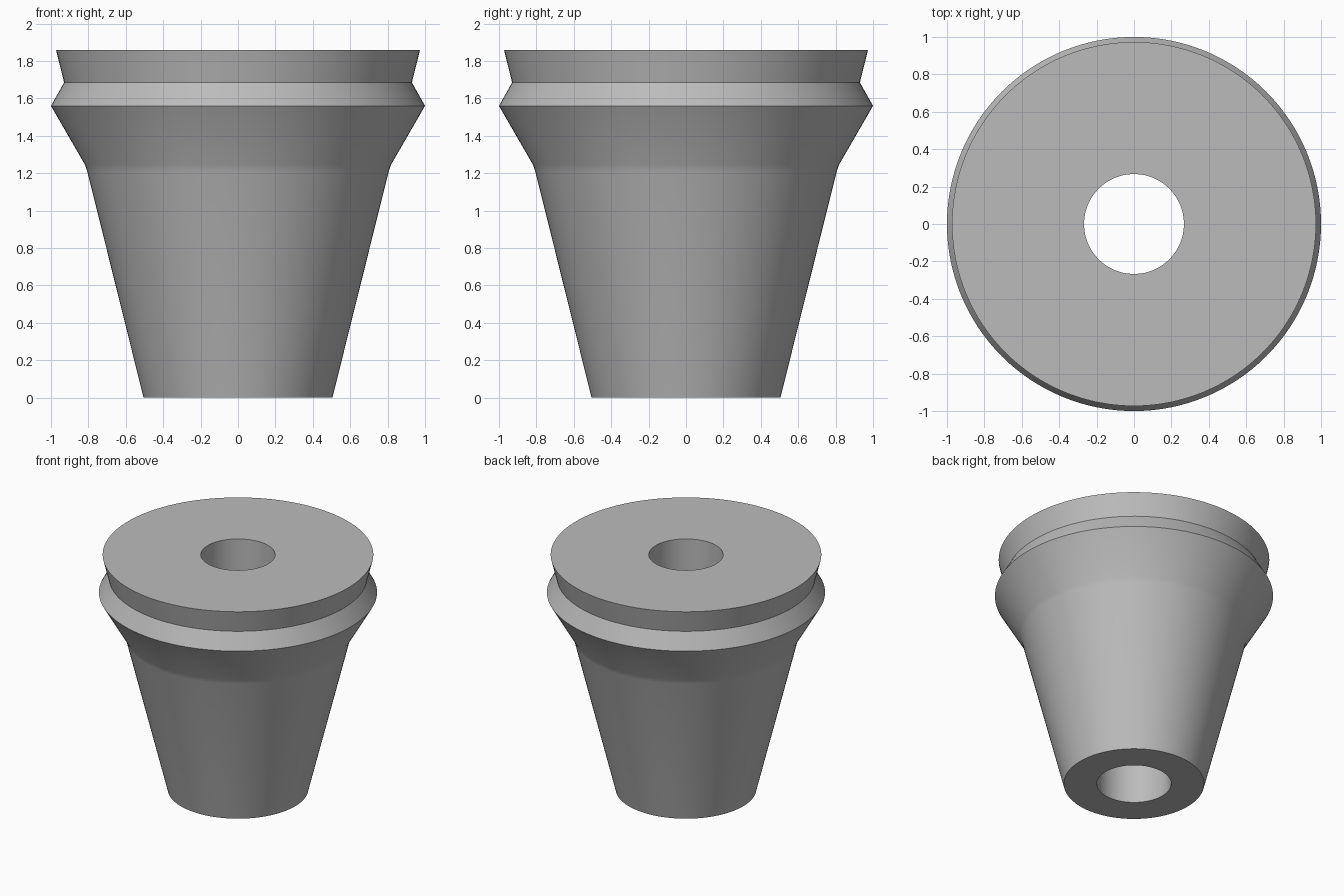
import bpy
import bmesh
import math

cube = bpy.data.objects.get("Cube")
if cube:
    bpy.data.objects.remove(cube, do_unlink=True)

SEGMENTS = 128

# Plain grey body colour
grey = bpy.data.materials.new("plain grey")
grey.use_nodes = True
colour = (0.5, 0.5, 0.5, 1)
grey.diffuse_color = colour
grey.node_tree.nodes["Principled BSDF"].inputs["Base Color"].default_value = colour

# Closed cross-section (radius, height): bore, tapered body, flared collar, groove, rim
profile = [
    (0.267, 0), (0.505, 0), (0.806, 1.21), (0.818, 1.245), (1.0, 1.56),
    (0.93, 1.685), (0.973, 1.86), (0.267, 1.86),
]

# Revolve the cross-section around the vertical axis
bm = bmesh.new()
rings = []
for i in range(SEGMENTS):
    a = math.tau * i / SEGMENTS
    rings.append([bm.verts.new((r * math.cos(a), r * math.sin(a), z)) for r, z in profile])
for i, ring in enumerate(rings):
    after = rings[(i + 1) % SEGMENTS]
    for j in range(len(profile)):
        k = (j + 1) % len(profile)
        bm.faces.new((ring[j], after[j], after[k], ring[k]))
bmesh.ops.recalc_face_normals(bm, faces=bm.faces)

mesh = bpy.data.meshes.new("tapered_bushing")
bm.to_mesh(mesh)
bm.free()
mesh.materials.append(grey)
body = bpy.data.objects.new("tapered_bushing", mesh)
bpy.context.collection.objects.link(body)

# Smooth round walls, crisp rims
bpy.ops.object.select_all(action="DESELECT")
body.select_set(True)
bpy.context.view_layer.objects.active = body
bpy.ops.object.shade_smooth_by_angle(angle=math.radians(30))
